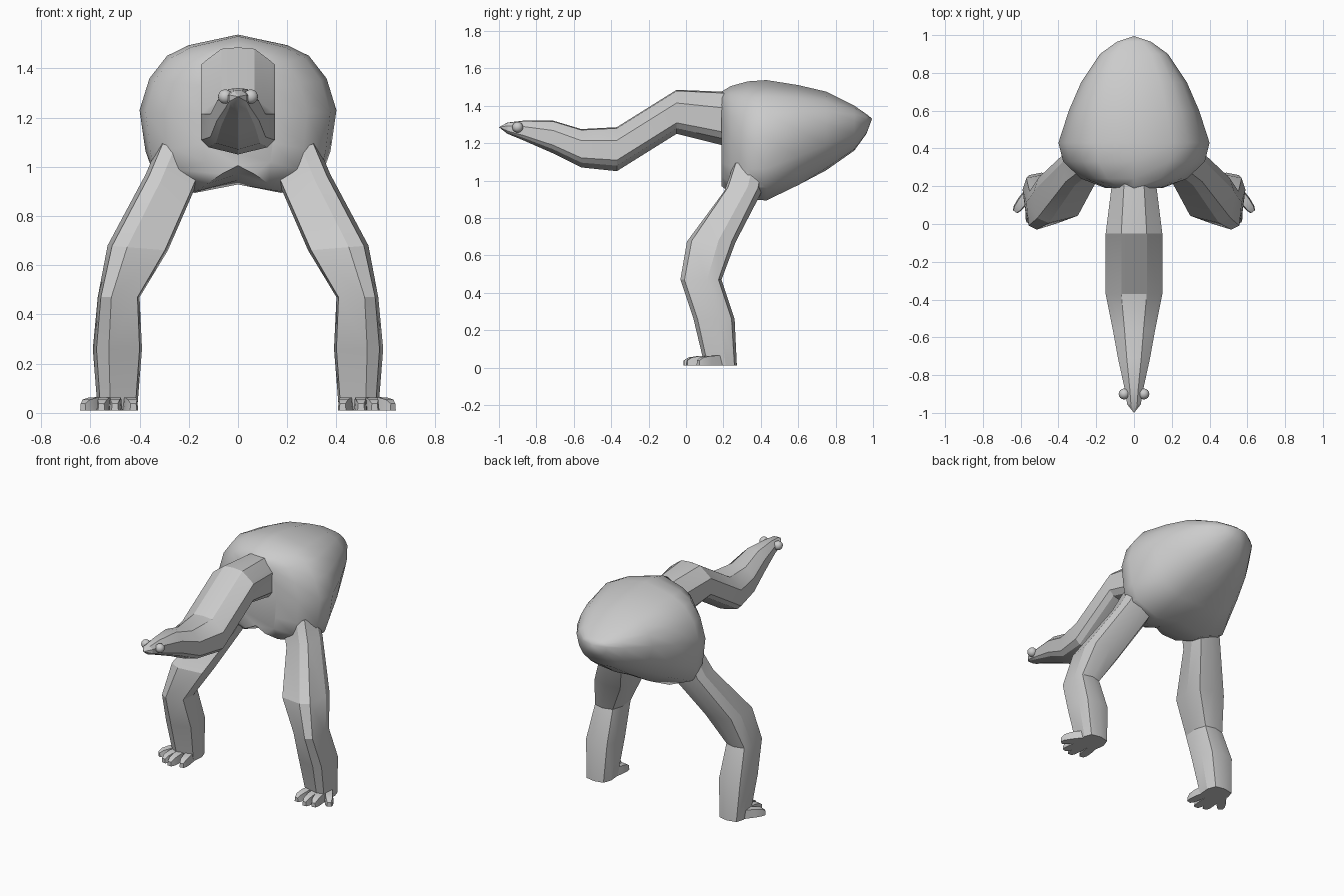
import bpy, bmesh, math
from mathutils import Vector

if "Cube" in bpy.data.objects:
    bpy.data.objects.remove(bpy.data.objects["Cube"])

skin = bpy.data.materials.new("grey skin")
skin.diffuse_color = (0.6, 0.6, 0.6, 1)
skin.use_nodes = True
skin.node_tree.nodes["Principled BSDF"].inputs["Base Color"].default_value = skin.diffuse_color


def finish(name, bm, angle=30):
    bmesh.ops.recalc_face_normals(bm, faces=bm.faces[:])
    me = bpy.data.meshes.new(name)
    bm.to_mesh(me)
    bm.free()
    me.materials.append(skin)
    ob = bpy.data.objects.new(name, me)
    bpy.context.collection.objects.link(ob)
    bpy.ops.object.select_all(action='DESELECT')
    bpy.context.view_layer.objects.active = ob
    ob.select_set(True)
    bpy.ops.object.shade_smooth_by_angle(angle=math.radians(angle))
    return ob


def loft(name, rings, angle=30, tip=None):
    """Skin a list of equal rings; close the start, and the end with a cap or a tip."""
    bm = bmesh.new()
    vs = [[bm.verts.new(p) for p in r] for r in rings]
    n = len(vs[0])
    for a, b in zip(vs, vs[1:]):
        for i in range(n):
            j = (i + 1) % n
            bm.faces.new((a[i], a[j], b[j], b[i]))
    bm.faces.new(vs[0])
    if tip:
        t = bm.verts.new(tip)
        for i in range(n):
            bm.faces.new((vs[-1][i], vs[-1][(i + 1) % n], t))
    else:
        bm.faces.new(vs[-1])
    return finish(name, bm, angle)


def mirrored(half):
    """Complete a half section whose first and last points lie on x = 0."""
    return half + [(-u, v) for u, v in half[-2:0:-1]]


# Body: sections from front to back (y, half width, top, widest height, bottom, belly roundness)
square = [(0, 1), (.5, .86), (.72, .72), (.9, .42), (1, 0), (.95, -.5), (.88, -.8), (.45, -1), (0, -.86)]
rounded = [(0, 1), (.5, .86), (.72, .72), (.9, .42), (1, 0), (.9, -.45), (.72, -.75), (.42, -.95), (0, -1)]
body_rings = []
for y, w, top, mid, bot, k in [
        (.19, .15, 1.475, 1.22, .97, 0), (.24, .28, 1.505, 1.22, .93, 0),
        (.33, .375, 1.53, 1.22, .90, 0), (.43, .40, 1.537, 1.23, .89, .2),
        (.60, .345, 1.51, 1.27, .965, .7), (.75, .28, 1.475, 1.30, 1.055, 1),
        (.90, .18, 1.40, 1.32, 1.16, 1), (.965, .09, 1.355, 1.325, 1.25, 1)]:
    sec = [(a[0] * (1 - k) + b[0] * k, a[1] * (1 - k) + b[1] * k) for a, b in zip(square, rounded)]
    body_rings.append([(u * w, y, mid + v * ((top - mid) if v > 0 else (mid - bot)))
                       for u, v in mirrored(sec)])
loft("body", body_rings, 40, (0, .995, 1.33))

# Neck and head: sections from body to snout (y, half width, top, bottom)
neck_section = mirrored([(0, 1), (.45, .95), (.87, .55), (1, .4), (1, -.5), (.8, -.75), (0, -1)])
neck_rings = []
for y, w, top, bot in [
        (.30, .12, 1.46, 1.16), (.19, .12, 1.475, 1.19), (-.05, .15, 1.485, 1.25),
        (-.37, .15, 1.285, 1.05), (-.56, .112, 1.275, 1.07), (-.71, .085, 1.32, 1.145),
        (-.87, .05, 1.32, 1.215), (-.955, .036, 1.31, 1.25)]:
    m, h = (top + bot) / 2, (top - bot) / 2
    neck_rings.append([(u * w, y, m + v * h) for u, v in neck_section])
loft("neck_and_head", neck_rings, 25, (0, -1, 1.285))


def leg_ring(x0, x1, y0, y1, z, tilt, s):
    """Chamfered box section, leaning up towards the outside by tilt."""
    cx, cy, hx, hy = (x0 + x1) / 2, (y0 + y1) / 2, (x1 - x0) / 2, (y1 - y0) / 2
    pts = [(-.9, -.7), (.35, -1), (.85, -.8), (1, .3), (.8, .85), (0, 1), (-.75, .85), (-1, .2)]
    return [(s * (cx + u * hx), cy + v * hy, z + tilt * u) for u, v in pts]


def toe(name, start, end, w, h, s):
    """Tapered box toe with a sloping front."""
    a, b = Vector(start), Vector(end)
    d = (b - a).normalized()
    side = Vector((d.y, -d.x, 0))
    rings = []
    for t, kw, kh in [(0, .9, 1), (.55, 1, .95), (.85, .85, .8), (1, .5, .5)]:
        p = a.lerp(b, t)
        rings.append([(s * q.x, q.y, q.z) for q in (
            p - side * w * kw, p + side * w * kw,
            p + side * w * kw * .8 + Vector((0, 0, h * kh)),
            p - side * w * kw * .8 + Vector((0, 0, h * kh)))])
    loft(name, rings, 30)


for s, label in ((1, "left"), (-1, "right")):
    # Leg: hip to ankle
    rows = [(.13, .32, .25, .42, 1.06, .04), (.185, .375, .205, .40, .93, .04),
            (.285, .53, .005, .265, .67, .01), (.40, .57, -.03, .19, .47, 0),
            (.39, .59, .04, .26, .26, 0), (.41, .57, .10, .272, .01, 0)]
    loft(label + "_leg", [leg_ring(*r, s) for r in rows], 25)
    # Foot: three forward toes and one turned outwards
    for i, (a, b) in enumerate([((.45, .17), (.425, .01)), ((.495, .16), (.50, -.012)),
                                ((.53, .16), (.555, .005)), ((.54, .19), (.63, .065))]):
        toe(f"{label}_toe_{i + 1}", (*a, .01), (*b, .01), .028, .055, s)
    # Eye
    bm = bmesh.new()
    bmesh.ops.create_uvsphere(bm, u_segments=16, v_segments=10, radius=.029)
    bmesh.ops.translate(bm, verts=bm.verts[:], vec=(s * .052, -.9, 1.285))
    finish(label + "_eye", bm, 60)
